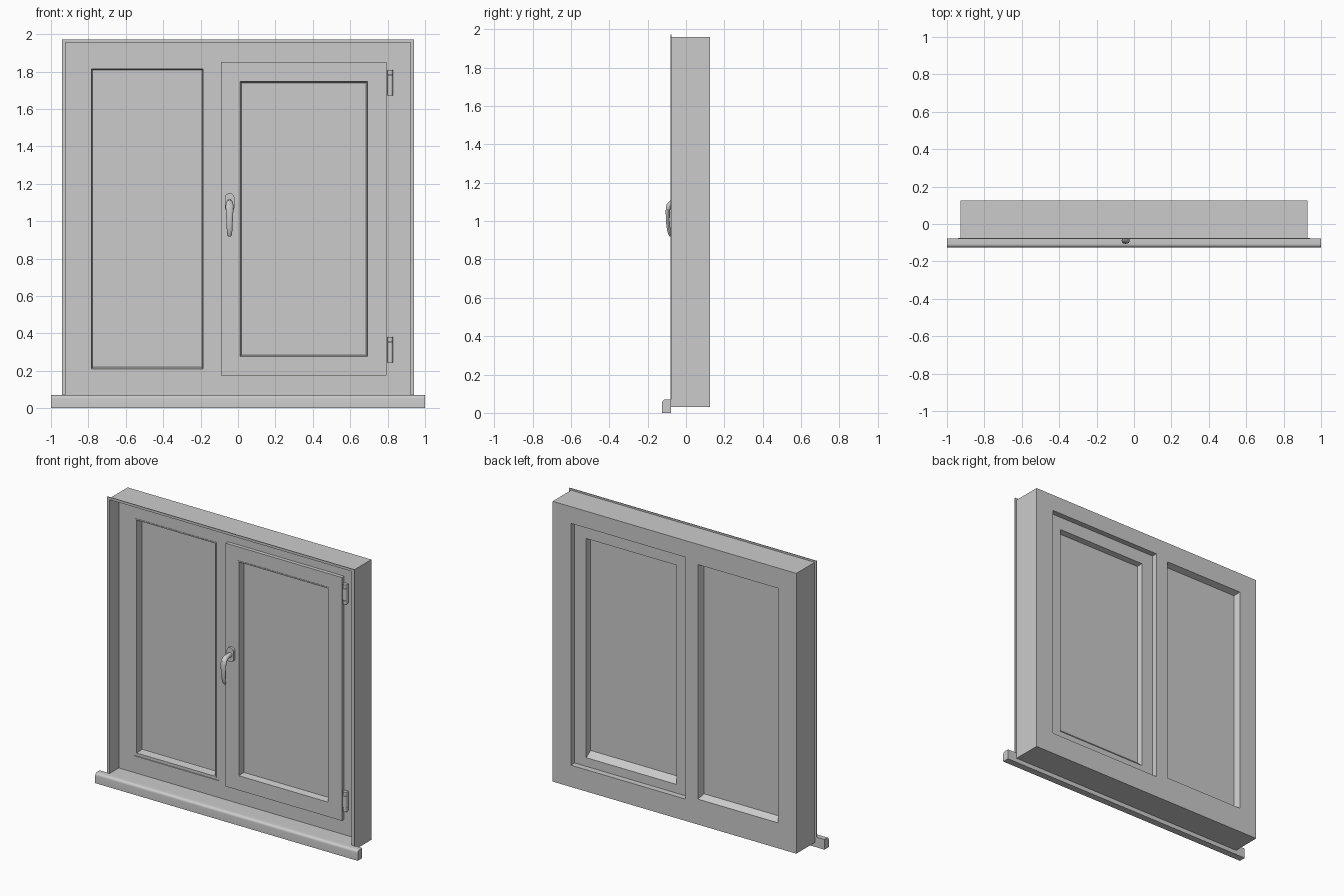
import bpy, bmesh, math
from mathutils import Vector

if "Cube" in bpy.data.objects:
    bpy.data.objects.remove(bpy.data.objects["Cube"])


def finish(name, bm, smooth=False):
    bmesh.ops.recalc_face_normals(bm, faces=bm.faces[:])
    me = bpy.data.meshes.new(name)
    bm.to_mesh(me)
    bm.free()
    ob = bpy.data.objects.new(name, me)
    bpy.context.collection.objects.link(ob)
    if smooth:
        bpy.ops.object.select_all(action='DESELECT')
        ob.select_set(True)
        bpy.context.view_layer.objects.active = ob
        bpy.ops.object.shade_smooth_by_angle(angle=math.radians(35))
    return ob


def box(name, x, y, z):
    bm = bmesh.new()
    bmesh.ops.create_cube(bm, size=1)
    for v in bm.verts:
        v.co = Vector([(a + b) / 2 + c * (b - a) for (a, b), c in zip((x, y, z), v.co)])
    return finish(name, bm)


def loft(name, loops, closed=False, smooth=False):
    """Skin a list of point loops; cap the ends unless closed."""
    bm = bmesh.new()
    rows = [[bm.verts.new(p) for p in loop] for loop in loops]
    n = len(rows[0])
    for i in range(len(rows) if closed else len(rows) - 1):
        a, b = rows[i], rows[(i + 1) % len(rows)]
        for j in range(n):
            k = (j + 1) % n
            bm.faces.new((a[j], a[k], b[k], b[j]))
    if not closed:
        bm.faces.new(rows[0])
        bm.faces.new(rows[-1])
    return finish(name, bm, smooth)


def ring(name, x0, x1, z0, z1, profile):
    """Mitred frame; profile points are (inset, y, optional extra rise on the bottom rail)."""
    loops = []
    for p in profile:
        d, y = p[:2]
        r = d + (p[2] if len(p) > 2 else 0)
        loops.append([(x0 + d, y, z0 + r), (x1 - d, y, z0 + r),
                      (x1 - d, y, z1 - d), (x0 + d, y, z1 - d)])
    return loft(name, loops, closed=True)


def cut(ob, *cutters):
    for c in cutters:
        m = ob.modifiers.new("cut", 'BOOLEAN')
        m.operation, m.solver, m.object = 'DIFFERENCE', 'EXACT', c
        c.hide_render = True
        c.hide_set(True)


# casing: deep box with front recess and two window openings
casing = box("casing", (-.928, .928), (-.077, .125), (.03, 1.96))
cut(casing,
    box("recess_cutter", (-.922, .922), (-.2, .02), (.07, 1.955)),
    box("fixed_cutter", (-.79, -.18), (-.1, .2), (.205, 1.82)),
    box("sash_cutter", (-.085, .79), (-.1, .2), (.18, 1.845)))

# thin front flange on three sides
outline = [(-.942, .07), (-.942, 1.972), (.942, 1.972), (.942, .07),
           (.922, .07), (.922, 1.955), (-.922, 1.955), (-.922, .07)]
loft("flange", [[(x, y, z) for x, z in outline] for y in (-.08, -.075)])

# window board with rounded nose
nose = [(-.077, 0), (-.077, .07)]
nose += [(-.107 - .018 * math.sin(t), .052 + .018 * math.cos(t))
         for t in [i * math.pi / 12 for i in range(7)]]
nose += [(-.125, 0)]
loft("window_board", [[(x, y, z) for y, z in nose] for x in (-1, 1)], smooth=True)

# fixed light
ring("fixed_bead", -.79, -.18, .205, 1.82,
     [(-.002, .017), (.006, .017), (.012, .06), (.012, .08, .012), (0, .122), (-.002, .122)])
box("fixed_glass", (-.785, -.185), (.065, .08), (.21, 1.815))
box("drip_strip", (-.805, -.16), (.014, .022), (.183, .189))

# opening sash
sash = (-.09, .795, .175, 1.85)
ring("sash_frame", *sash,
     [(0, -.005), (0, .02), (.008, .02), (.008, .09), (.098, .09, -.03),
      (.104, .05), (.104, .04), (.098, -.005)])
ring("sash_bead", *sash,
     [(.094, -.008), (.102, -.008), (.11, .038), (.094, .038)])
box("sash_glass", (.01, .693), (.037, .05), (.276, 1.749))

# hinges: three knuckles and a leaf each
for label, zc in (("lower", .312), ("upper", 1.74)):
    for i, (lo, hi, r) in enumerate(((-.068, -.042, .015), (-.04, .04, .016), (.042, .068, .015))):
        circle = [(.814 + r * math.cos(t), .004 + r * math.sin(t))
                  for t in [k * math.tau / 16 for k in range(16)]]
        loft(f"{label}_hinge_knuckle_{i + 1}",
             [[(x, y, zc + h) for x, y in circle] for h in (lo, hi)], smooth=True)
    box(label + "_hinge_leaf", (.8, .828), (.004, .021), (zc - .066, zc + .066))

# handle rosette
HX = -.045
plate = [(HX + .026 * math.cos(t), (1.124 if t < math.pi else 1.076) + .026 * math.sin(t))
         for t in [(k + .5) * math.tau / 24 for k in range(24)]]
loft("handle_rosette", [[(x, y, z) for x, z in plate] for y in (-.004, -.022)], smooth=True)

# handle lever: ellipses (y, z, half width, half thickness) along a bent path
path = [(-.015, 1.1, .016, .016), (-.05, 1.1, .016, .016), (-.073, 1.096, .019, .016),
        (-.089, 1.082, .021, .014), (-.095, 1.055, .020, .011), (-.095, 1.0, .017, .010),
        (-.090, .955, .015, .009), (-.083, .93, .013, .008), (-.079, .92, .009, .005)]
loops = []
for i, (y, z, w, t) in enumerate(path):
    a, b = path[max(i - 1, 0)], path[min(i + 1, len(path) - 1)]
    tan = Vector((0, b[0] - a[0], b[1] - a[1])).normalized()
    nrm = tan.cross(Vector((1, 0, 0)))
    loops.append([Vector((HX + w * math.cos(s), y, z)) + nrm * t * math.sin(s)
                  for s in [k * math.tau / 16 for k in range(16)]])
loft("handle_lever", loops, smooth=True)
